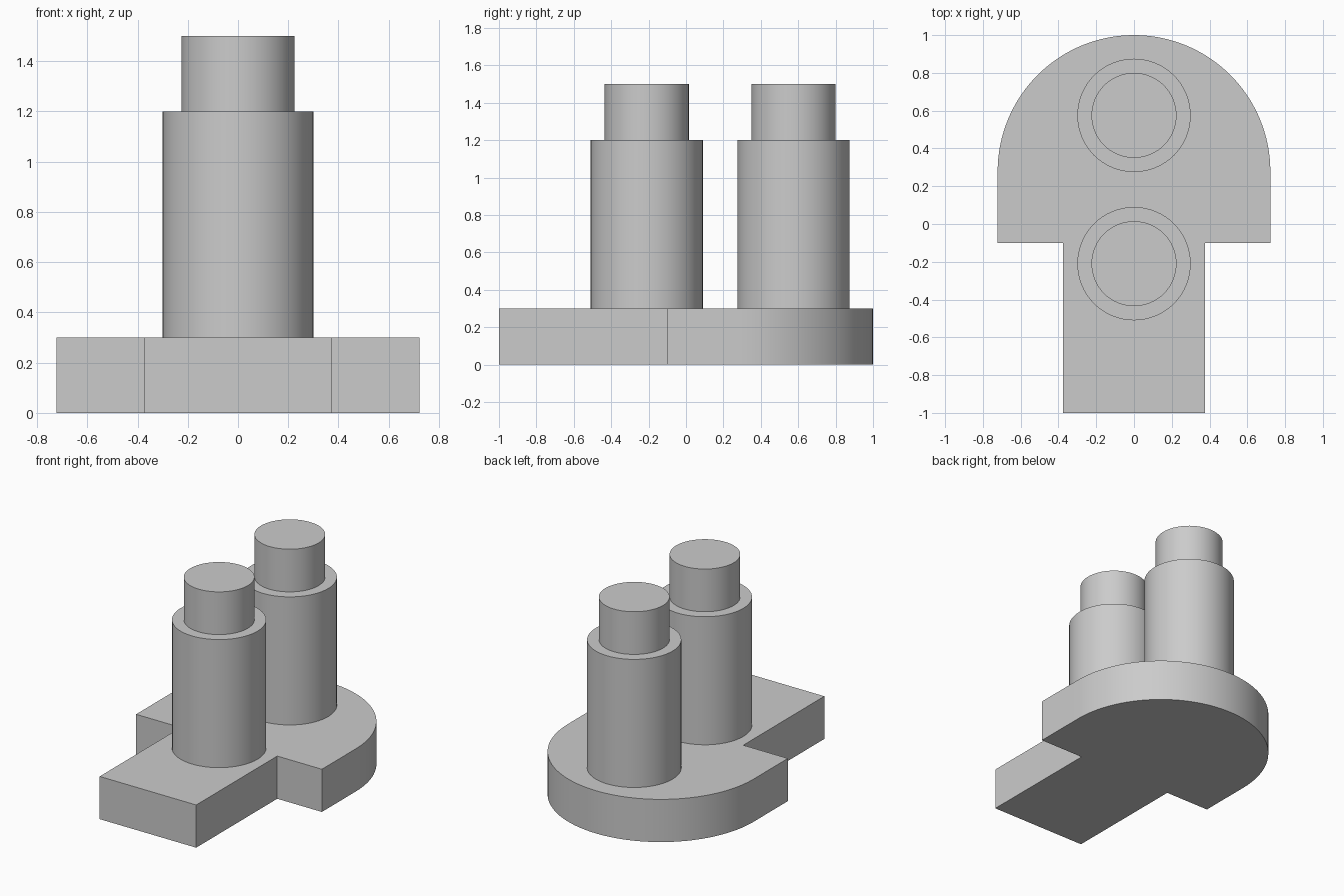
import bpy, bmesh, math

cube = bpy.data.objects.get("Cube")
if cube:
    bpy.data.objects.remove(cube, do_unlink=True)

grey = bpy.data.materials.new("plain grey")
grey.use_nodes = True
color = (0.6, 0.6, 0.6, 1)
grey.diffuse_color = color
grey.node_tree.nodes["Principled BSDF"].inputs["Base Color"].default_value = color


def finish(name, bm):
    """Turn a bmesh into a grey object with smooth curves and sharp edges."""
    bmesh.ops.recalc_face_normals(bm, faces=bm.faces)
    mesh = bpy.data.meshes.new(name)
    bm.to_mesh(mesh)
    bm.free()
    mesh.materials.append(grey)
    obj = bpy.data.objects.new(name, mesh)
    bpy.context.collection.objects.link(obj)
    bpy.ops.object.select_all(action="DESELECT")
    obj.select_set(True)
    bpy.context.view_layer.objects.active = obj
    bpy.ops.object.shade_smooth_by_angle(angle=math.radians(30))
    return obj


# Base plate: round-backed head with a narrower tongue to the front
PLATE_TOP = 0.3
RADIUS, ARC_Y, ARC_STEPS = 0.722, 0.278, 64
SHOULDER_Y, TONGUE_X = -0.1, 0.375
outline = [(RADIUS * math.cos(math.pi * i / ARC_STEPS),
            ARC_Y + RADIUS * math.sin(math.pi * i / ARC_STEPS))
           for i in range(ARC_STEPS + 1)]
outline += [(-RADIUS, SHOULDER_Y), (-TONGUE_X, SHOULDER_Y), (-TONGUE_X, -1),
            (TONGUE_X, -1), (TONGUE_X, SHOULDER_Y), (RADIUS, SHOULDER_Y)]
bm = bmesh.new()
bottom = bm.faces.new([bm.verts.new((x, y, 0)) for x, y in outline])
top = bmesh.ops.extrude_face_region(bm, geom=[bottom], use_keep_orig=True)
bmesh.ops.translate(bm, vec=(0, 0, PLATE_TOP),
                    verts=[v for v in top["geom"] if isinstance(v, bmesh.types.BMVert)])
finish("base_plate", bm)


# Stepped posts: a wide shaft with a narrower pin on top
def stepped_post(name, y):
    profile = [(0.3, PLATE_TOP), (0.3, 1.2), (0.225, 1.2), (0.225, 1.5)]
    sides = 64
    bm = bmesh.new()
    rings = [[bm.verts.new((r * math.cos(math.tau * i / sides),
                            r * math.sin(math.tau * i / sides), z))
              for i in range(sides)] for r, z in profile]
    for low, high in zip(rings, rings[1:]):
        for i in range(sides):
            j = (i + 1) % sides
            bm.faces.new((low[i], low[j], high[j], high[i]))
    bm.faces.new(rings[0][::-1])
    bm.faces.new(rings[-1])
    finish(name, bm).location.y = y


stepped_post("front_post", -0.21)
stepped_post("back_post", 0.575)
